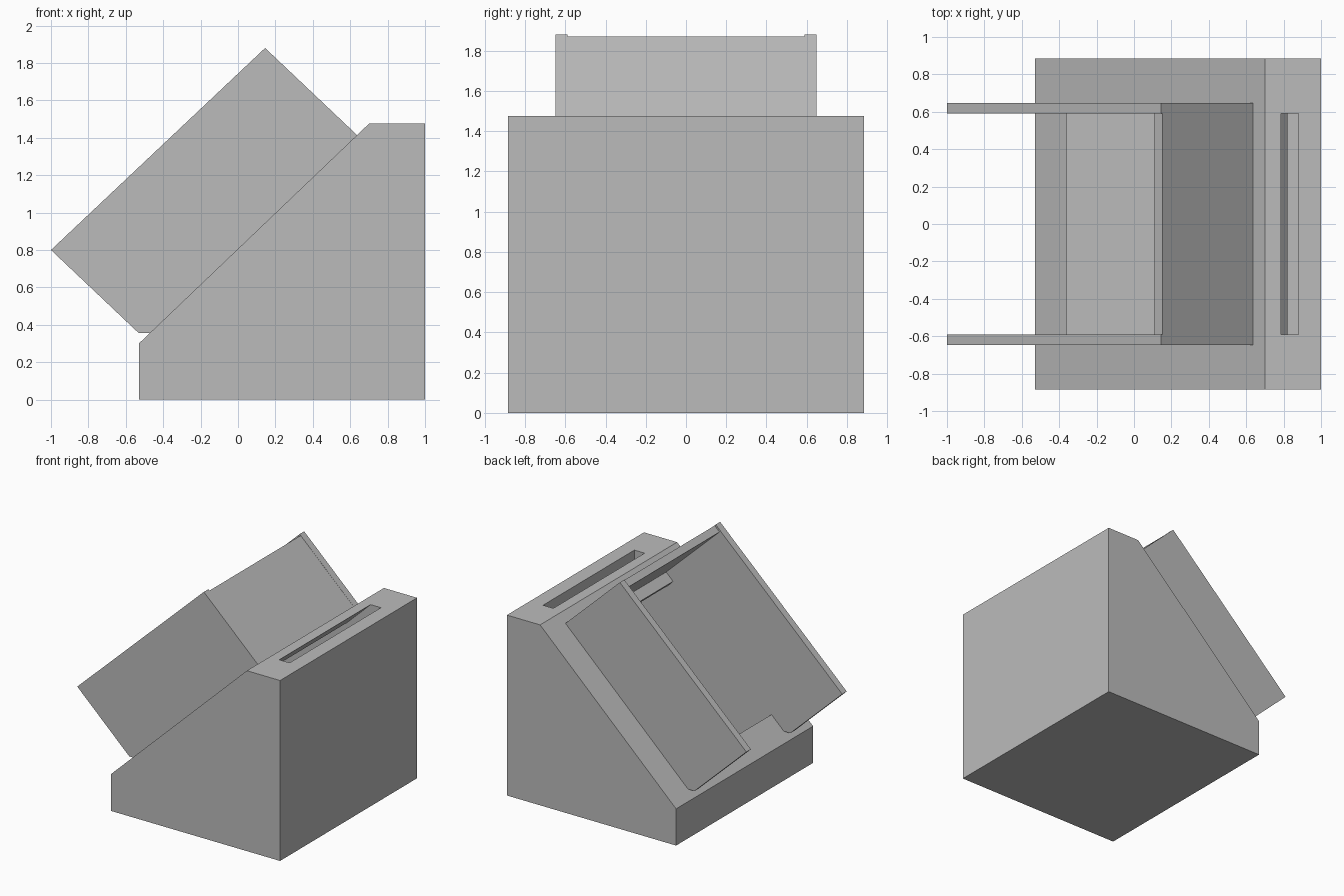
import bpy, bmesh
from mathutils import Vector

cube = bpy.data.objects.get("Cube")
if cube:
    bpy.data.objects.remove(cube, do_unlink=True)

grey = bpy.data.materials.new("plain_grey")
grey.use_nodes = True
GREY = (0.5, 0.5, 0.5, 1)
grey.diffuse_color = GREY
grey.node_tree.nodes["Principled BSDF"].inputs["Base Color"].default_value = GREY


def prism(name, profile, y0, y1):
    """Extrude an x-z profile from y0 to y1."""
    bm = bmesh.new()
    face = bm.faces.new([bm.verts.new((x, y0, z)) for x, z in profile])
    ext = bmesh.ops.extrude_face_region(bm, geom=[face])
    moved = [g for g in ext["geom"] if isinstance(g, bmesh.types.BMVert)]
    bmesh.ops.translate(bm, verts=moved, vec=(0, y1 - y0, 0))
    bmesh.ops.recalc_face_normals(bm, faces=bm.faces)
    mesh = bpy.data.meshes.new(name)
    bm.to_mesh(mesh)
    bm.free()
    mesh.materials.append(grey)
    obj = bpy.data.objects.new(name, mesh)
    bpy.context.collection.objects.link(obj)
    return obj


def cut(target, name, profile):
    """Subtract a prism as wide as the gap between the side panels."""
    cutter = prism(name, profile, -INNER, INNER)
    mod = target.modifiers.new(name, "BOOLEAN")
    mod.operation = "DIFFERENCE"
    mod.solver = "EXACT"
    mod.object = cutter
    bpy.context.view_layer.objects.active = target
    bpy.ops.object.modifier_apply(modifier=mod.name)
    bpy.data.objects.remove(cutter, do_unlink=True)


INNER, OUTER, WALL = 0.59, 0.648, 0.06
low, high = Vector((-0.53, 0.30)), Vector((0.70, 1.475))
along = (high - low).normalized()
out = Vector((-along.y, along.x))


def on_slope(x, lift=0):
    """Point on the sloping face at x, moved out along its normal."""
    return low + along * ((x - low.x) / along.x) + out * lift


# Wedge-shaped base
base = prism("wedge_base", [(-0.53, 0), (1, 0), (1, 1.475), high, low], -0.885, 0.885)

# Cavity that opens through the slope, leaving a lip at its upper end
cut(base, "cavity", [
    (-0.36, WALL), (0.76, WALL), on_slope(0.76 - WALL * out.x, -WALL),
    on_slope(0.53, -WALL), on_slope(0.53, 0.05), on_slope(-0.36, 0.05),
    on_slope(-0.36)])

# Narrow slot in the top
cut(base, "top_slot", [(0.82, WALL), (0.88, WALL), (0.88, 1.6), (0.82, 1.6)])

# Two side panels standing on the slope
peak, foot = Vector((0.145, 1.88)), Vector((0.638, 1.413))
panel = [(-1, 0.80), (-0.53, 0.355), (-0.467, 0.355), foot, peak]
for side, name in ((-1, "front_panel"), (1, "rear_panel")):
    prism(name, panel, side * INNER, side * OUTER)

# Cross panel that closes the upper end
top = peak - out * 0.013 - along * 0.001
end = foot - along * 0.001
prism("upper_panel", [top, top - along * WALL, end - along * WALL, end], -INNER, INNER)
